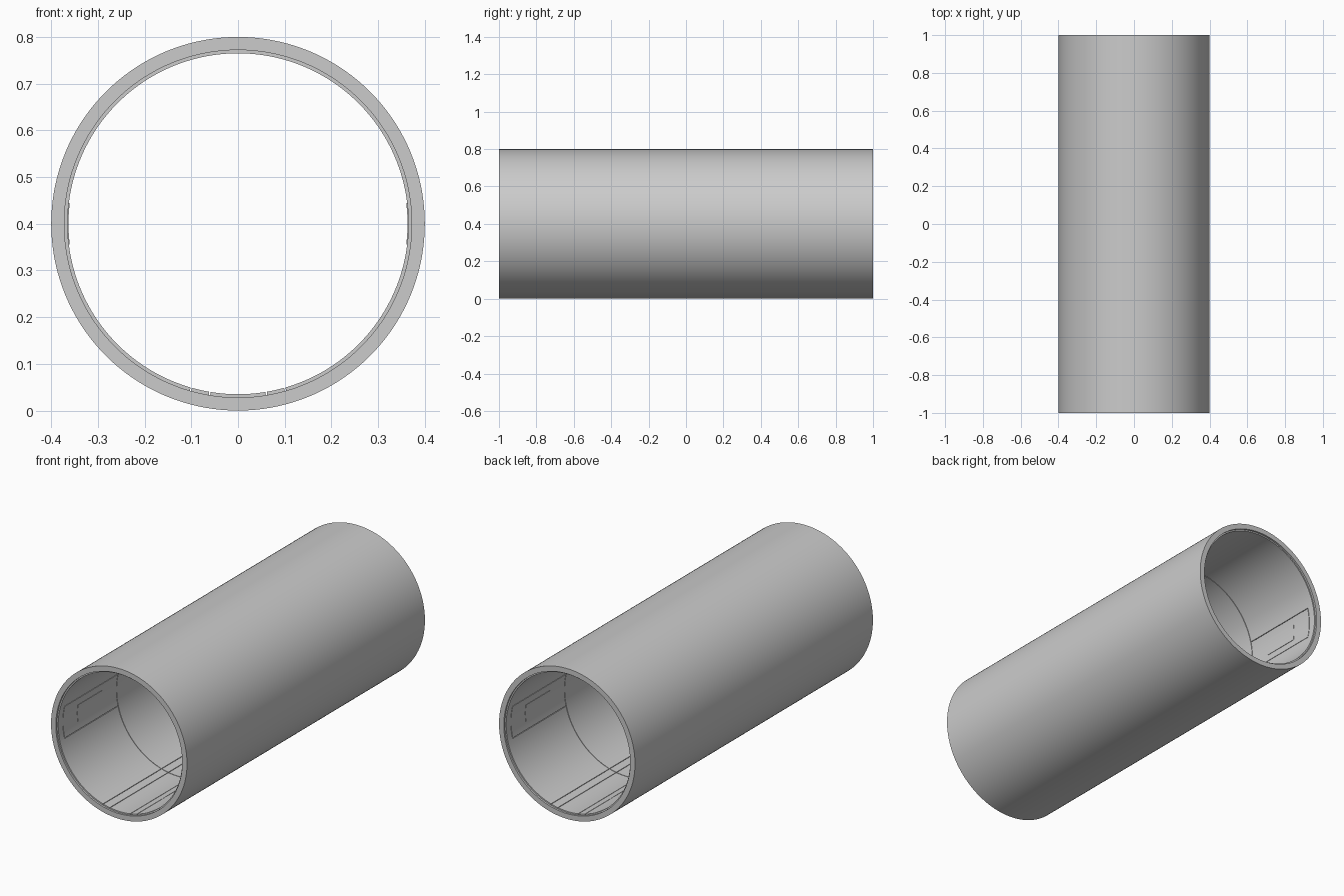
import bpy, bmesh, math

if "Cube" in bpy.data.objects:
    bpy.data.objects.remove(bpy.data.objects["Cube"])

CZ = 0.4                 # height of the tube axis
R_OUT, R_SHELL, R_LINER = 0.4, 0.372, 0.365
GAP = 0.003              # seam width between lining plates


def finish(name, bm):
    bmesh.ops.recalc_face_normals(bm, faces=bm.faces)
    me = bpy.data.meshes.new(name)
    bm.to_mesh(me)
    bm.free()
    ob = bpy.data.objects.new(name, me)
    bpy.context.collection.objects.link(ob)
    bpy.ops.object.select_all(action='DESELECT')
    ob.select_set(True)
    bpy.context.view_layer.objects.active = ob
    bpy.ops.object.shade_smooth_by_angle(angle=math.radians(30))
    return ob


def arc_plate(bm, r0, r1, a0, a1, y0, y1):
    """Curved plate between two radii; angles in degrees from the bottom."""
    full = a1 - a0 >= 360
    n = max(2, round((a1 - a0) / 2.5))
    rows = []
    for i in range(n if full else n + 1):
        a = math.radians(a0 + (a1 - a0) * i / n)
        s, c = math.sin(a), math.cos(a)
        rows.append([bm.verts.new((r * s, y, CZ - r * c))
                     for r, y in ((r0, y0), (r1, y0), (r1, y1), (r0, y1))])
    pairs = list(zip(rows, rows[1:]))
    if full:
        pairs.append((rows[-1], rows[0]))
    else:
        bm.faces.new(rows[0])
        bm.faces.new(rows[-1])
    for p, q in pairs:
        for k in range(4):
            m = (k + 1) % 4
            bm.faces.new((p[k], p[m], q[m], q[k]))


def plates(name, r0, r1, spans, lengths):
    bm = bmesh.new()
    for a0, a1 in spans:
        for y0, y1 in lengths:
            arc_plate(bm, r0, r1, a0, a1, y0, y1)
    return finish(name, bm)


def both_sides(a0, a1):
    return [(a0, a1), (-a1, -a0)]


# outer shell
plates("outer_shell", R_SHELL, R_OUT, [(0, 360)], [(-1, 1)])

# seam positions around the tube and along it
ang = math.degrees(GAP / R_LINER) / 2
f1 = math.degrees(math.asin(0.06 / R_LINER))
f2 = math.degrees(math.asin(0.10 / R_LINER))
pa = math.degrees(math.asin(0.085 / R_LINER))
h = GAP / 2
bays = [(-0.99, -0.5 - h), (-0.5 + h, 0.5 - h), (0.5 + h, 0.99)]
end_bays = [bays[0], bays[2]]
RO = R_SHELL + 0.002     # lining is slightly set into the shell

# floor: wide centre strip with a narrow strip either side
plates("floor_center", R_LINER, RO, [(-f1 + ang, f1 - ang)], bays)
plates("floor_side_strips", R_LINER, RO, both_sides(f1 + ang, f2 - ang), bays)

# wall and ceiling lining: unbroken in the middle, split around panels at the ends
plates("middle_lining", R_LINER, RO, [(f2 + ang, 360 - f2 - ang)], [bays[1]])
plates("end_lower_walls", R_LINER, RO, both_sides(f2 + ang, 90 - pa - ang), end_bays)
plates("end_ceiling", R_LINER, RO, [(90 + pa + ang, 270 - pa - ang)], end_bays)
plates("end_wall_bands", R_LINER, RO, both_sides(90 - pa - ang, 90 + pa + ang),
       [(-0.99, -0.95 - h), (0.95 + h, 0.99)])

# side wall panels, each with a smaller raised cover
plates("wall_panels", R_LINER, RO, both_sides(90 - pa + ang, 90 + pa - ang),
       [(-0.95 + h, -0.5 - h), (0.5 + h, 0.95 - h)])
plates("panel_covers", R_LINER - 0.002, R_LINER + 0.002, both_sides(83, 97),
       [(-0.83, -0.63), (0.63, 0.83)])
